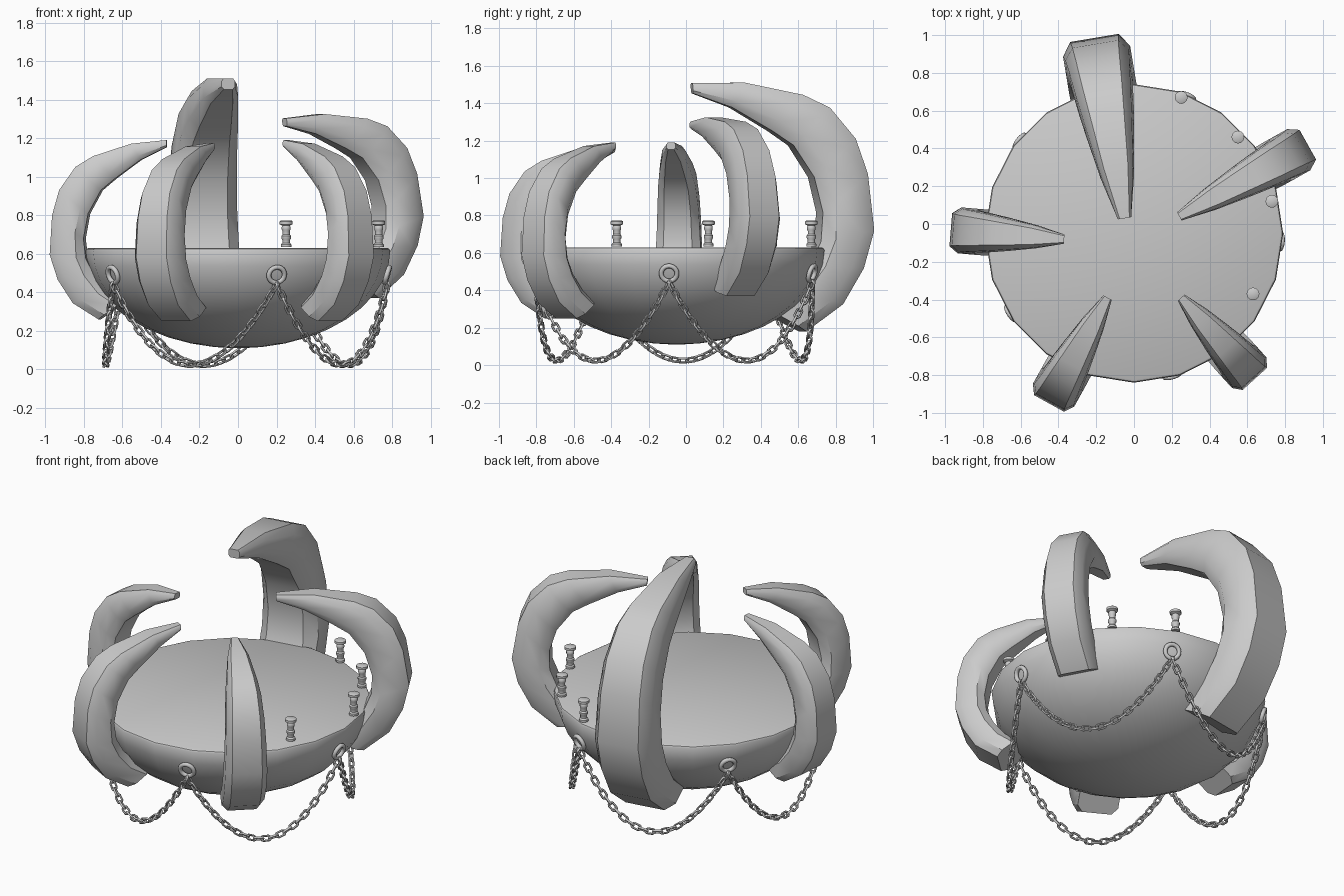
import bpy, bmesh, math
from mathutils import Vector, Matrix

if "Cube" in bpy.data.objects:
    bpy.data.objects.remove(bpy.data.objects["Cube"])

CENTRE = Vector((0, -0.05, 0))


def finish(bm, name, angle=35):
    bmesh.ops.recalc_face_normals(bm, faces=bm.faces)
    me = bpy.data.meshes.new(name)
    bm.to_mesh(me)
    bm.free()
    ob = bpy.data.objects.new(name, me)
    bpy.context.collection.objects.link(ob)
    bpy.ops.object.select_all(action='DESELECT')
    ob.select_set(True)
    bpy.context.view_layer.objects.active = ob
    bpy.ops.object.shade_smooth_by_angle(angle=math.radians(angle))
    return ob


def skin(bm, rings, closed=False):
    """Bridge a list of equally sized point loops, capped unless closed."""
    vs = [[bm.verts.new(p) for p in r] for r in rings]
    n, m = len(vs), len(vs[0])
    for i in range(n if closed else n - 1):
        a, b = vs[i], vs[(i + 1) % n]
        for j in range(m):
            k = (j + 1) % m
            bm.faces.new((a[j], a[k], b[k], b[j]))
    if not closed:
        bm.faces.new(vs[0])
        bm.faces.new(vs[-1])


def lathe(bm, profile, sides, at):
    skin(bm, [[at + Vector((r * math.sin(2 * math.pi * j / sides),
                            r * math.cos(2 * math.pi * j / sides), z))
               for j in range(sides)] for r, z in profile])


def tube_loop(bm, mat, half_len, radius, wire, steps, sides):
    """Round ring, or a stretched chain link when half_len > 0."""
    rings = []
    for i in range(steps):
        a = 2 * math.pi * (i + 0.5) / steps
        d = Vector((math.cos(a), math.sin(a), 0))
        c = d * radius + Vector((math.copysign(half_len, d.x), 0, 0))
        rings.append([mat @ (c + wire * (d * math.cos(t) + Vector((0, 0, math.sin(t)))))
                      for t in (2 * math.pi * j / sides for j in range(sides))])
    skin(bm, rings, closed=True)


# Bowl: lower half of a squashed sphere with a flat lid
bm = bmesh.new()
prof = [(0.02, 0.11)]
for i in range(1, 11):
    a = math.radians(9 * i)
    prof.append((0.79 * math.sin(a), 0.615 - 0.505 * math.cos(a)))
prof += [(0.785, 0.625), (0.775, 0.63)]
lathe(bm, prof, 20, CENTRE)
finish(bm, "bowl")

# Claws: one side profile from tip to base, fitted to each position
OUTER = [(0, 1), (.3, .98), (.63, .91), (.78, .85), (.92, .72), (.98, .58),
         (1, .36), (.93, .22), (.8, .09), (.58, 0)]
INNER = [(0, .96), (.22, .89), (.44, .785), (.56, .72), (.67, .59), (.71, .45),
         (.69, .34), (.62, .25), (.5, .16), (.36, .1)]
WIDTH = [.2, .5, .72, .82, .9, .95, 1, 1, .98, .95]
SECTION = [(0, .72), (.25, 1), (.75, 1), (1, .65)]      # depth, half width


def claw(name, tip, outer, z0, z1, half, tilt):
    rot = Matrix.Rotation(math.radians(tilt), 2)
    o = [rot @ Vector(p) for p in OUTER]
    n = [rot @ Vector(p) for p in INNER]
    pts = o + n
    s0, s1 = min(p.x for p in pts), max(p.x for p in pts)
    t0, t1 = min(p.y for p in pts), max(p.y for p in pts)
    tip, outer = Vector((*tip, 0)), Vector((*outer, 0))
    side = Vector((0, 0, 1)).cross((outer - tip).normalized())
    section = SECTION + [(d, -w) for d, w in reversed(SECTION)]
    rings = []
    for a, b, w in zip(o, n, WIDTH):
        ring = []
        for d, k in section:
            p = a.lerp(b, d)
            q = tip.lerp(outer, (p.x - s0) / (s1 - s0)) + side * (k * w * half)
            q.z = z0 + (z1 - z0) * (p.y - t0) / (t1 - t0)
            ring.append(q)
        rings.append(ring)
    bm = bmesh.new()
    skin(bm, rings)
    finish(bm, name, 40)


claw("back_claw", (-.05, .03), (-.21, .985), .18, 1.51, .18, 4)
claw("right_claw", (.24, .04), (.92, .42), .37, 1.325, .125, 8)
claw("left_claw", (-.37, -.08), (-.97, -.03), .26, 1.19, .122, 0)
claw("front_left_claw", (-.14, -.39), (-.45, -.95), .25, 1.175, .125, 0)
claw("front_right_claw", (.25, -.39), (.64, -.82), .25, 1.19, .122, 0)

# Anchor rings round the bowl, lying against its side
anchors = []
bm = bmesh.new()
for k in range(5):
    a = math.radians(-75 + 72 * k)
    out = Vector((math.cos(a), math.sin(a), 0))
    p = CENTRE + out * 0.775 + Vector((0, 0, 0.49))
    anchors.append(p)
    rot = Vector((out.x, out.y, -0.3)).to_track_quat('Z', 'Y').to_matrix().to_4x4()
    tube_loop(bm, Matrix.Translation(p) @ rot, 0, 0.042, 0.013, 20, 8)
finish(bm, "anchor_rings", 60)

# Chains hanging between neighbouring rings
LINKS = 29
bm = bmesh.new()
for k in range(5):
    a, b = anchors[k], anchors[(k + 1) % 5]
    mid = (a + b) / 2 - CENTRE
    bulge = Vector((mid.x, mid.y, 0)).normalized() * 0.06

    def hang(t):
        h = 1 - (2 * t - 1) ** 2
        p = a.lerp(b, t) + bulge * h
        p.z = 0.445 - 0.42 * h
        return p

    fine = [hang(i / 400) for i in range(401)]
    dist = [0]
    for p, q in zip(fine, fine[1:]):
        dist.append(dist[-1] + (q - p).length)
    for i in range(LINKS):
        want = dist[-1] * (i + 0.5) / LINKS
        j = min(next(j for j, d in enumerate(dist) if d >= want), 399)
        x = (fine[j + 1] - fine[j - 1]).normalized()
        y = Vector((0, 0, 1)).cross(x).normalized()
        z = x.cross(y)
        m = Matrix((x, y, z)).transposed().to_4x4()
        twist = Matrix.Rotation(math.radians(45 + 90 * (i % 2)), 4, 'X')
        tube_loop(bm, Matrix.Translation(fine[j]) @ m @ twist, 0.013, 0.015, 0.0065, 12, 6)
finish(bm, "hanging_chains", 60)

# Small turned posts standing on the lid
POST = [(.027, .635), (.027, .648), (.02, .656), (.02, .672), (.025, .68), (.025, .692),
        (.019, .7), (.019, .718), (.023, .726), (.023, .738), (.019, .746),
        (.034, .753), (.034, .768), (.028, .772)]
for i, (x, y) in enumerate([(.25, .67), (.55, .46), (.73, .12), (.63, -.37)]):
    bm = bmesh.new()
    lathe(bm, POST, 12, Vector((x, y, 0)))
    finish(bm, f"post_{i + 1}")
